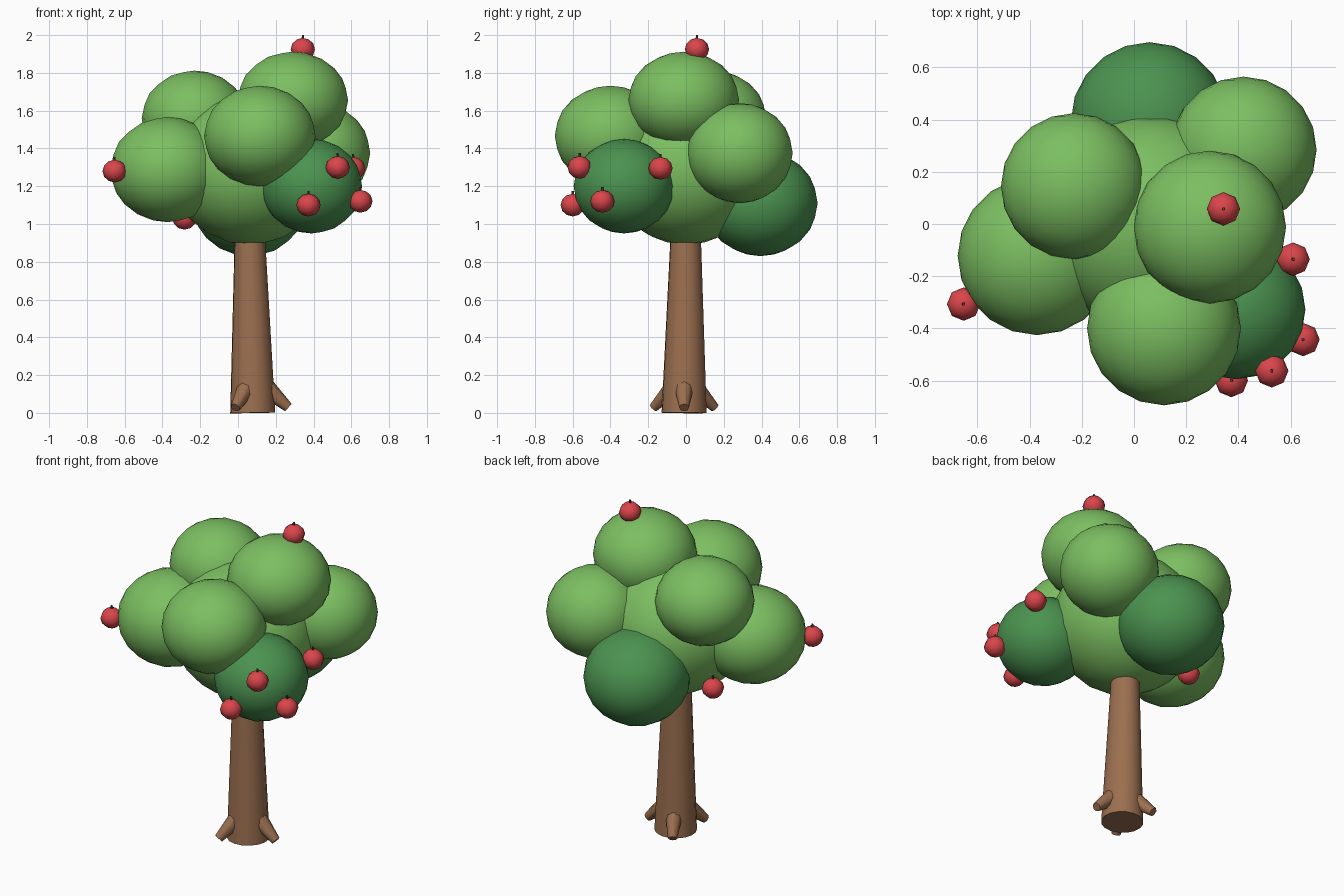
import bpy
from math import radians, cos, sin
from mathutils import Vector

if "Cube" in bpy.data.objects:
    bpy.data.objects.remove(bpy.data.objects["Cube"])


def material(name, rgb):
    m = bpy.data.materials.new(name)
    m.diffuse_color = (*rgb, 1)
    m.use_nodes = True
    m.node_tree.nodes["Principled BSDF"].inputs["Base Color"].default_value = m.diffuse_color
    return m


BARK = material("bark", (0.33, 0.16, 0.08))
STEM = material("stem", (0.1, 0.05, 0.03))
LEAF = material("leaf", (0.2, 0.52, 0.12))
DARK = material("dark_leaf", (0.07, 0.29, 0.08))
RED = material("apple_red", (0.7, 0.06, 0.07))


def finish(name, mat):
    ob = bpy.context.object
    ob.name = name
    ob.data.materials.append(mat)
    bpy.ops.object.shade_smooth_by_angle(angle=radians(50))
    return ob


def limb(name, a, b, r1, r2, sides, mat):
    """Tapered cylinder from point a to point b."""
    a, b = Vector(a), Vector(b)
    bpy.ops.mesh.primitive_cone_add(vertices=sides, radius1=r1, radius2=r2,
                                    depth=(b - a).length, location=(a + b) / 2,
                                    rotation=(b - a).to_track_quat('Z', 'Y').to_euler())
    return finish(name, mat)


# Trunk
limb("trunk", (0.078, -0.01, 0), (0.06, 0, 1.1), 0.12, 0.074, 16, BARK)

# Three flared roots
for i in range(3):
    c, s = cos(radians(120 * i)), sin(radians(120 * i))
    limb(f"root_{i + 1}",
         (0.08 + 0.05 * c, -0.01 + 0.05 * s, 0.15),
         (0.08 + 0.187 * c, -0.01 + 0.187 * s, 0.028), 0.055, 0.026, 8, BARK)

# Foliage clumps: centre, horizontal radius, vertical radius, material
clumps = [
    ((0.06, 0.0, 1.29), 0.42, 0.40, LEAF),
    ((0.29, -0.012, 1.655), 0.293, 0.257, LEAF),
    ((0.115, -0.40, 1.466), 0.295, 0.266, LEAF),
    ((-0.372, -0.122, 1.288), 0.304, 0.278, LEAF),
    ((-0.23, 0.145, 1.56), 0.28, 0.252, LEAF),
    ((0.42, 0.285, 1.375), 0.28, 0.265, LEAF),
    ((0.06, 0.395, 1.11), 0.302, 0.28, DARK),
    ((0.39, -0.328, 1.20), 0.267, 0.25, DARK),
]
for i, (loc, r, rz, mat) in enumerate(clumps):
    bpy.ops.mesh.primitive_ico_sphere_add(subdivisions=3, radius=1, location=loc)
    bpy.context.object.scale = (r, r, rz)
    finish(f"foliage_{i + 1}", mat)

# Apples with short stems
apples = [
    (0.343, 0.058, 1.925), (-0.653, -0.307, 1.28), (-0.283, 0.14, 1.03),
    (0.373, -0.60, 1.10), (0.528, -0.563, 1.30), (0.648, -0.443, 1.12),
    (0.61, -0.135, 1.295),
]
for i, (x, y, z) in enumerate(apples):
    bpy.ops.mesh.primitive_uv_sphere_add(segments=8, ring_count=6, radius=1,
                                         location=(x, y, z))
    bpy.context.object.scale = (0.064, 0.064, 0.06)
    finish(f"apple_{i + 1}", RED)
    limb(f"apple_stem_{i + 1}", (x, y, z + 0.045), (x, y, z + 0.075), 0.007, 0.006, 6, STEM)
